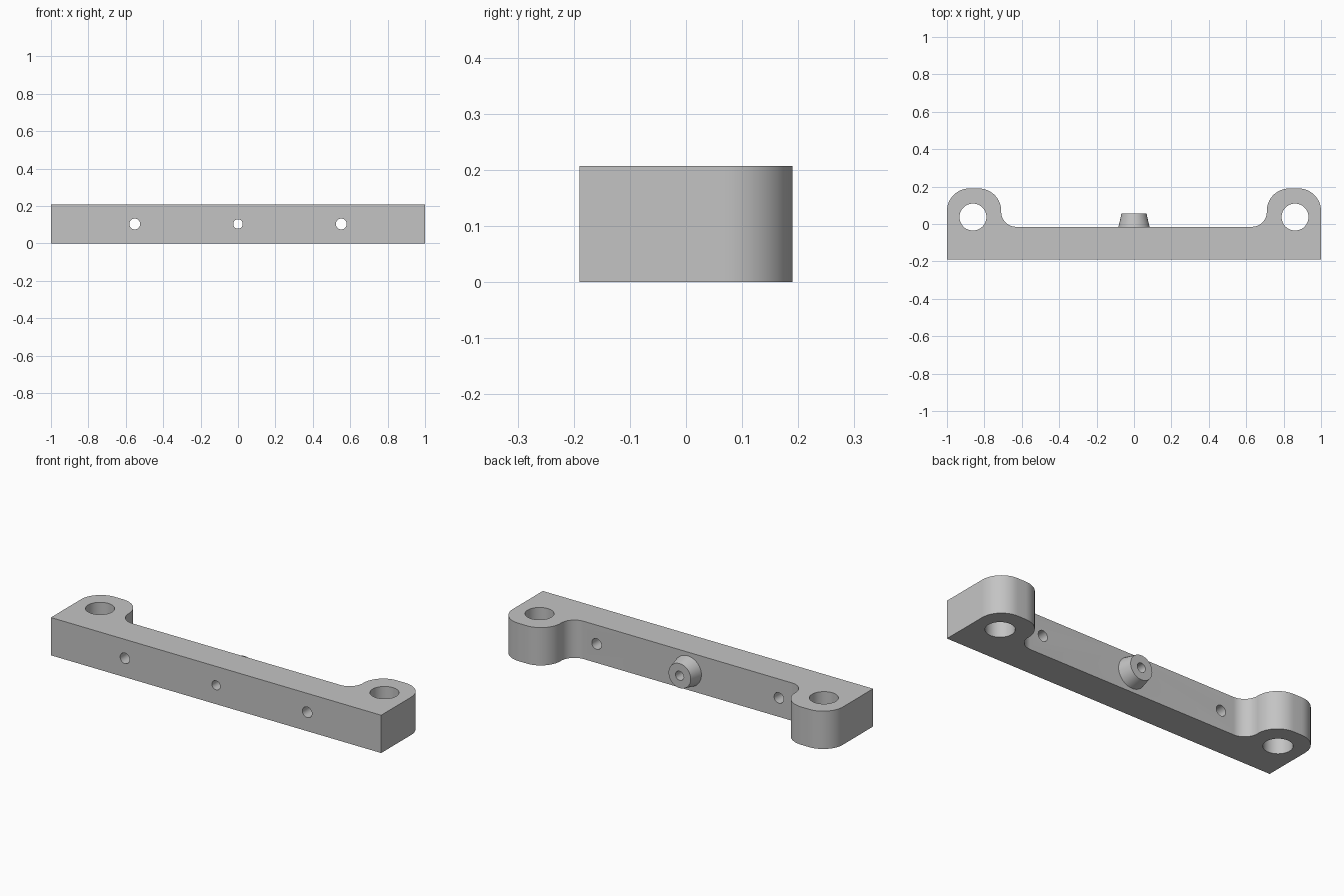
import bpy
import bmesh
from math import radians, cos, sin, pi

cube = bpy.data.objects.get("Cube")
if cube:
    bpy.data.objects.remove(cube, do_unlink=True)

HEIGHT = 0.207
MID = HEIGHT / 2
FRONT, BACK, LUG_TOP = -0.19, -0.015, 0.19
LUG_IN, ROUND, FILLET = 0.71, 0.12, 0.08

grey = bpy.data.materials.new("plain grey")
grey.use_nodes = True
colour = (0.55, 0.55, 0.55, 1)
grey.diffuse_color = colour
grey.node_tree.nodes["Principled BSDF"].inputs["Base Color"].default_value = colour


def arc(cx, cy, r, start, end, steps=16):
    angles = [radians(start + (end - start) * i / steps) for i in range(steps + 1)]
    return [(cx + r * cos(a), cy + r * sin(a)) for a in angles]


def rod(name, r1, r2, length, location, along_y=True, sides=48):
    bpy.ops.mesh.primitive_cone_add(
        vertices=sides, radius1=r1, radius2=r2, depth=length, location=location,
        rotation=(-pi / 2 if along_y else 0, 0, 0))
    obj = bpy.context.object
    obj.name = name
    obj.data.materials.append(grey)
    return obj


def combine(target, tool, operation):
    mod = target.modifiers.new(operation.lower(), "BOOLEAN")
    mod.operation, mod.object, mod.solver = operation, tool, "EXACT"
    bpy.context.view_layer.objects.active = target
    bpy.ops.object.modifier_apply(modifier=mod.name)
    bpy.data.objects.remove(tool, do_unlink=True)


# Bar outline: right half with rounded lug and fillet, mirrored to the left
half = [(1, FRONT)]
half += arc(1 - ROUND, LUG_TOP - ROUND, ROUND, 0, 90)
half += arc(LUG_IN + ROUND, LUG_TOP - ROUND, ROUND, 90, 180)
half += arc(LUG_IN - FILLET, BACK + FILLET, FILLET, 0, -90)
outline = half + [(-x, y) for x, y in reversed(half)]

bm = bmesh.new()
face = bm.faces.new([bm.verts.new((x, y, 0)) for x, y in outline])
result = bmesh.ops.extrude_face_region(bm, geom=[face])
top = [v for v in result["geom"] if isinstance(v, bmesh.types.BMVert)]
bmesh.ops.translate(bm, verts=top, vec=(0, 0, HEIGHT))
bmesh.ops.recalc_face_normals(bm, faces=bm.faces)
mesh = bpy.data.meshes.new("mounting_bar")
bm.to_mesh(mesh)
bm.free()
bar = bpy.data.objects.new("mounting_bar", mesh)
bpy.context.collection.objects.link(bar)
mesh.materials.append(grey)

# Tapered boss on the back face
boss_len = 0.075
combine(bar, rod("boss", 0.084, 0.067, boss_len, (0, BACK - 0.005 + boss_len / 2, MID)), "UNION")

# Vertical lug holes and horizontal screw holes
for side in (-1, 1):
    combine(bar, rod("lug_hole", 0.072, 0.072, 1, (side * 0.861, 0.037, MID), False), "DIFFERENCE")
    combine(bar, rod("screw_hole", 0.029, 0.029, 1, (side * 0.552, 0, MID), sides=32), "DIFFERENCE")
combine(bar, rod("boss_hole", 0.025, 0.025, 1, (0, 0, MID), sides=32), "DIFFERENCE")

bpy.ops.object.select_all(action="DESELECT")
bar.select_set(True)
bpy.context.view_layer.objects.active = bar
bpy.ops.object.shade_smooth_by_angle(angle=radians(30))
